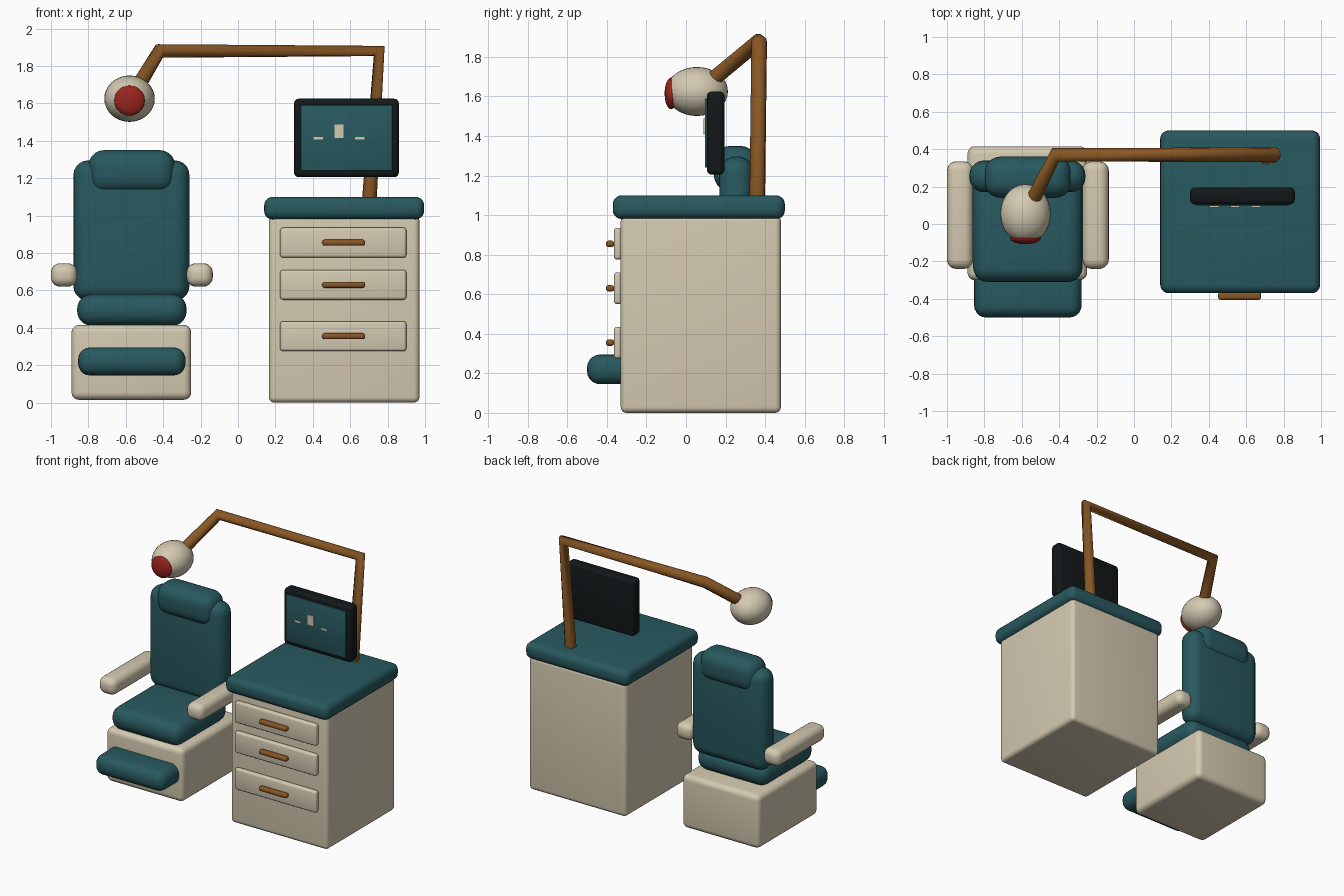
import bpy, math

if "Cube" in bpy.data.objects:
    bpy.data.objects.remove(bpy.data.objects["Cube"])

def material(name, rgb):
    m = bpy.data.materials.new(name)
    m.diffuse_color = (*rgb, 1)
    m.use_nodes = True
    m.node_tree.nodes["Principled BSDF"].inputs["Base Color"].default_value = m.diffuse_color
    return m

CREAM = material("cream", (0.66, 0.59, 0.44))
TEAL = material("teal", (0.021, 0.10, 0.115))
WOOD = material("brown", (0.25, 0.095, 0.018))
RED = material("red", (0.32, 0.018, 0.012))
BLACK = material("black", (0.006, 0.009, 0.01))

def finish(obj, name, mat, angle=40):
    obj.name = name
    obj.data.materials.append(mat)
    bpy.ops.object.select_all(action='DESELECT')
    obj.select_set(True)
    bpy.context.view_layer.objects.active = obj
    if obj.type == 'MESH':
        bpy.ops.object.shade_smooth_by_angle(angle=math.radians(angle))
    return obj

def box(name, x, y, z, mat, bevel=0.0, segments=5):
    """Rounded box given by its (min, max) range on each axis."""
    bpy.ops.mesh.primitive_cube_add(size=1, location=[(a + b) / 2 for a, b in (x, y, z)])
    obj = bpy.context.object
    obj.scale = [b - a for a, b in (x, y, z)]
    bpy.ops.object.transform_apply(location=False, rotation=False, scale=True)
    if bevel:
        mod = obj.modifiers.new("rounding", 'BEVEL')
        mod.width, mod.segments = bevel, segments
        bpy.ops.object.modifier_apply(modifier=mod.name)
    return finish(obj, name, mat)

def ellipsoid(name, centre, radii, mat):
    """Ellipsoid with its poles along y; radii are x, y, z."""
    bpy.ops.mesh.primitive_uv_sphere_add(segments=32, ring_count=16, radius=1,
                                         location=centre, rotation=(math.pi / 2, 0, 0))
    obj = bpy.context.object
    obj.scale = (radii[0], radii[2], radii[1])
    bpy.ops.object.transform_apply(location=False, rotation=True, scale=True)
    return finish(obj, name, mat)

# Chair
box("chair_base", (-0.89, -0.25), (-0.30, 0.415), (0.015, 0.415), CREAM, 0.04)
box("seat", (-0.86, -0.275), (-0.31, 0.30), (0.41, 0.58), TEAL, 0.078)
box("backrest", (-0.88, -0.26), (0.17, 0.34), (0.545, 1.295), TEAL, 0.078)
box("headrest", (-0.80, -0.335), (0.14, 0.36), (1.12, 1.35), TEAL, 0.085)
box("footrest", (-0.855, -0.28), (-0.50, -0.22), (0.145, 0.295), TEAL, 0.065)
for side, x in (("left", -0.93), ("right", -0.205)):
    box(side + "_armrest", (x - 0.07, x + 0.07), (-0.24, 0.335), (0.62, 0.745), CREAM, 0.05)

# Cabinet with worktop and drawers
box("cabinet", (0.165, 0.97), (-0.33, 0.48), (0.0, 1.0), CREAM, 0.03)
box("worktop", (0.14, 0.995), (-0.37, 0.50), (0.98, 1.10), TEAL, 0.045)
for i, z in enumerate((0.855, 0.63, 0.355)):
    box(f"drawer_{i + 1}", (0.225, 0.90), (-0.365, -0.325), (z - 0.08, z + 0.08), CREAM, 0.015, 3)
    box(f"drawer_handle_{i + 1}", (0.45, 0.68), (-0.405, -0.363), (z - 0.016, z + 0.016), WOOD, 0.013, 3)

# Monitor with three marks on the screen
box("monitor", (0.30, 0.86), (0.105, 0.195), (1.205, 1.625), BLACK, 0.025, 4)
box("screen", (0.335, 0.825), (0.095, 0.12), (1.24, 1.59), TEAL, 0.003, 2)
for i, (x, z0, z1) in enumerate(((0.43, 1.407, 1.42), (0.54, 1.415, 1.488), (0.65, 1.407, 1.42))):
    box(f"screen_mark_{i + 1}", (x - 0.025, x + 0.025), (0.088, 0.10), (z0, z1), CREAM)

# Bent lamp arm
curve = bpy.data.curves.new("lamp_arm", 'CURVE')
curve.dimensions = '3D'
curve.bevel_depth = 0.04
curve.bevel_resolution = 3
curve.use_fill_caps = True
path = [(0.70, 0.36, 1.05), (0.755, 0.37, 1.88), (-0.42, 0.37, 1.88), (-0.535, 0.14, 1.69)]
spline = curve.splines.new('POLY')
spline.points.add(len(path) - 1)
for point, co in zip(spline.points, path):
    point.co = (*co, 1)
arm = bpy.data.objects.new("lamp_arm", curve)
bpy.context.collection.objects.link(arm)
finish(arm, "lamp_arm", WOOD)

# Lamp head and its lens
ellipsoid("lamp_head", (-0.58, 0.055, 1.625), (0.135, 0.157, 0.124), CREAM)
ellipsoid("lamp_lens", (-0.58, -0.075, 1.615), (0.082, 0.033, 0.08), RED)
